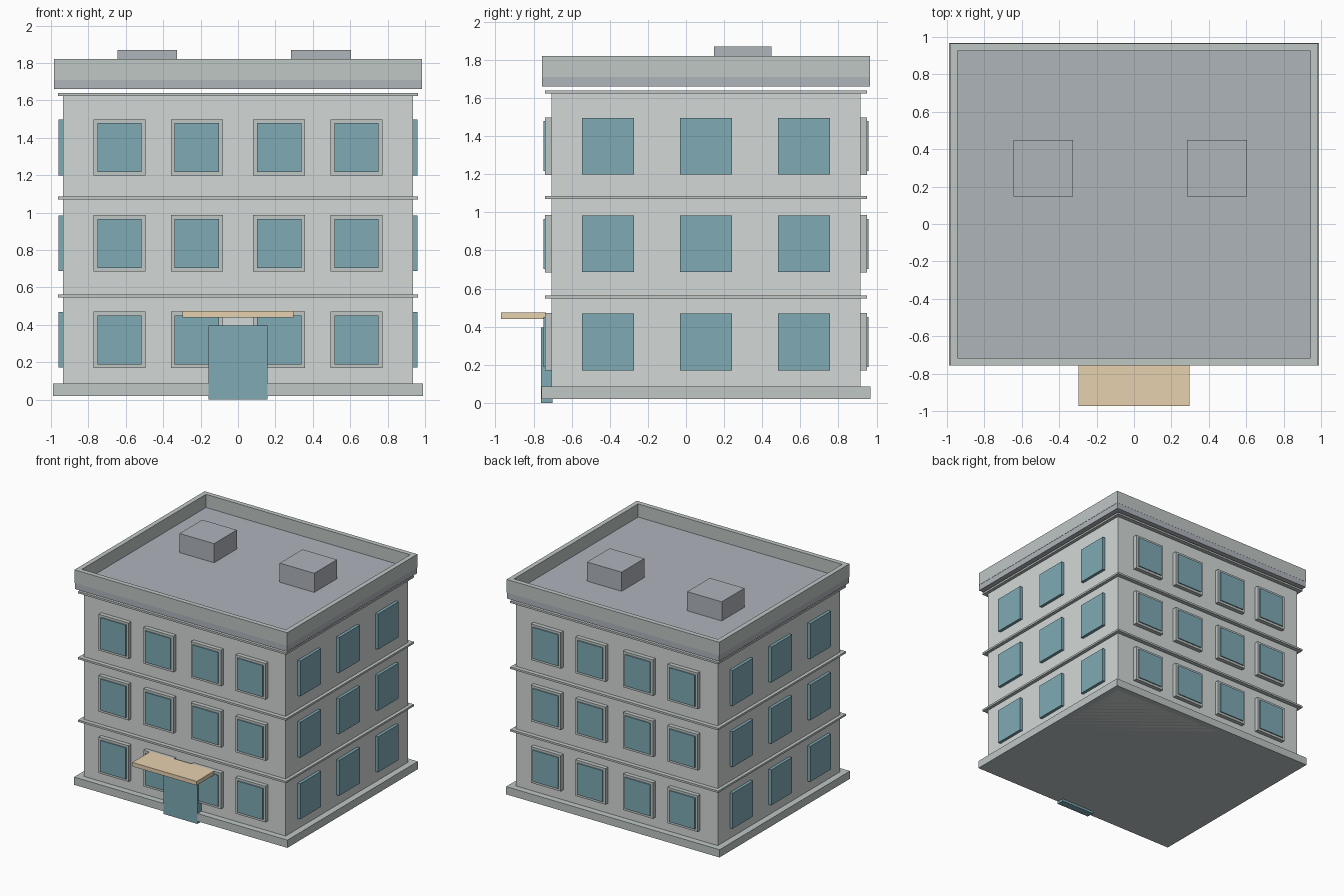
import bpy, bmesh

if "Cube" in bpy.data.objects:
    bpy.data.objects.remove(bpy.data.objects["Cube"])


def material(name, rgb):
    m = bpy.data.materials.new(name)
    m.diffuse_color = (*rgb, 1)
    m.use_nodes = True
    m.node_tree.nodes["Principled BSDF"].inputs["Base Color"].default_value = m.diffuse_color
    return m


WALL = material("wall_grey", (0.65, 0.69, 0.68))
TRIM = material("trim_grey", (0.52, 0.57, 0.56))
ROOF = material("roof_slate", (0.43, 0.46, 0.50))
GLASS = material("blue_glass", (0.21, 0.40, 0.46))
WOOD = material("canopy_tan", (0.80, 0.64, 0.43))


def make_object(name, bm, mat):
    bmesh.ops.recalc_face_normals(bm, faces=bm.faces)
    mesh = bpy.data.meshes.new(name)
    bm.to_mesh(mesh)
    bm.free()
    mesh.materials.append(mat)
    obj = bpy.data.objects.new(name, mesh)
    bpy.context.collection.objects.link(obj)
    return obj


def box(name, x, y, z, mat):
    """Box from (min, max) pairs along each axis."""
    bm = bmesh.new()
    bmesh.ops.create_cube(bm, size=1)
    for v in bm.verts:
        v.co = [r[0] if c < 0 else r[1] for c, r in zip(v.co, (x, y, z))]
    return make_object(name, bm, mat)


def ring(name, x, y, z, t, mat):
    """Rectangular tube with wall thickness t."""
    bm = bmesh.new()
    loops = []
    for inset, h in ((0, z[0]), (0, z[1]), (t, z[1]), (t, z[0])):
        x0, x1, y0, y1 = x[0] + inset, x[1] - inset, y[0] + inset, y[1] - inset
        loops.append([bm.verts.new(p) for p in
                      ((x0, y0, h), (x1, y0, h), (x1, y1, h), (x0, y1, h))])
    for i in range(4):
        a, b = loops[i], loops[(i + 1) % 4]
        for j in range(4):
            k = (j + 1) % 4
            bm.faces.new((a[j], a[k], b[k], b[j]))
    return make_object(name, bm, mat)


def span(centre, size):
    return (centre - size / 2, centre + size / 2)


MID_Y = 0.105                      # middle of the footprint, canopy excluded
FLOORS = (0.32, 0.835, 1.348)      # window centre heights
WX, WY = 0.935, 0.81               # wall half sizes

# Main body, plinth and storey bands
box("wall_block", (-WX, WX), span(MID_Y, 2 * WY), (0.02, 1.64), WALL)
box("plinth", (-0.988, 0.988), span(MID_Y, 1.725), (0.02, 0.085), TRIM)
for i, z in enumerate((0.555, 1.079, 1.631)):
    box(f"storey_band_{i}", (-0.963, 0.963), span(MID_Y, 1.69), span(z, 0.016), TRIM)

# Roof slab, parapet and rooftop units
box("roof_slab", (-0.983, 0.983), span(MID_Y, 1.72), (1.66, 1.71), ROOF)
ring("parapet", (-0.985, 0.985), span(MID_Y, 1.722), (1.71, 1.82), 0.04, TRIM)
for side, x in (("left", -0.485), ("right", 0.443)):
    box(f"rooftop_unit_{side}", span(x, 0.32), span(0.298, 0.30), (1.71, 1.87), ROOF)

for f, z in enumerate(FLOORS):
    # Framed windows on front and back
    for side, s in (("front", -1), ("back", 1)):
        for i, x in enumerate((-0.634, -0.22, 0.22, 0.634)):
            def depth(a, b):
                return sorted((MID_Y + s * a, MID_Y + s * b))
            box(f"{side}_frame_{f}_{i}", span(x, 0.277), depth(WY, 0.845), span(z, 0.302), TRIM)
            box(f"{side}_pane_{f}_{i}", span(x, 0.237), depth(0.845, 0.854), span(z, 0.262), GLASS)
    # Frameless windows on both sides
    for side, s in (("left", -1), ("right", 1)):
        for i, y in enumerate((-0.514, 0, 0.514)):
            box(f"{side}_pane_{f}_{i}", sorted((s * WX, s * 0.96)),
                span(MID_Y + y, 0.272), span(z, 0.297), GLASS)

# Entrance
box("entrance_door", (-0.157, 0.157), (-0.762, -0.70), (0, 0.395), GLASS)
box("entrance_canopy", (-0.298, 0.298), (-0.972, -0.735), (0.44, 0.474), WOOD)
